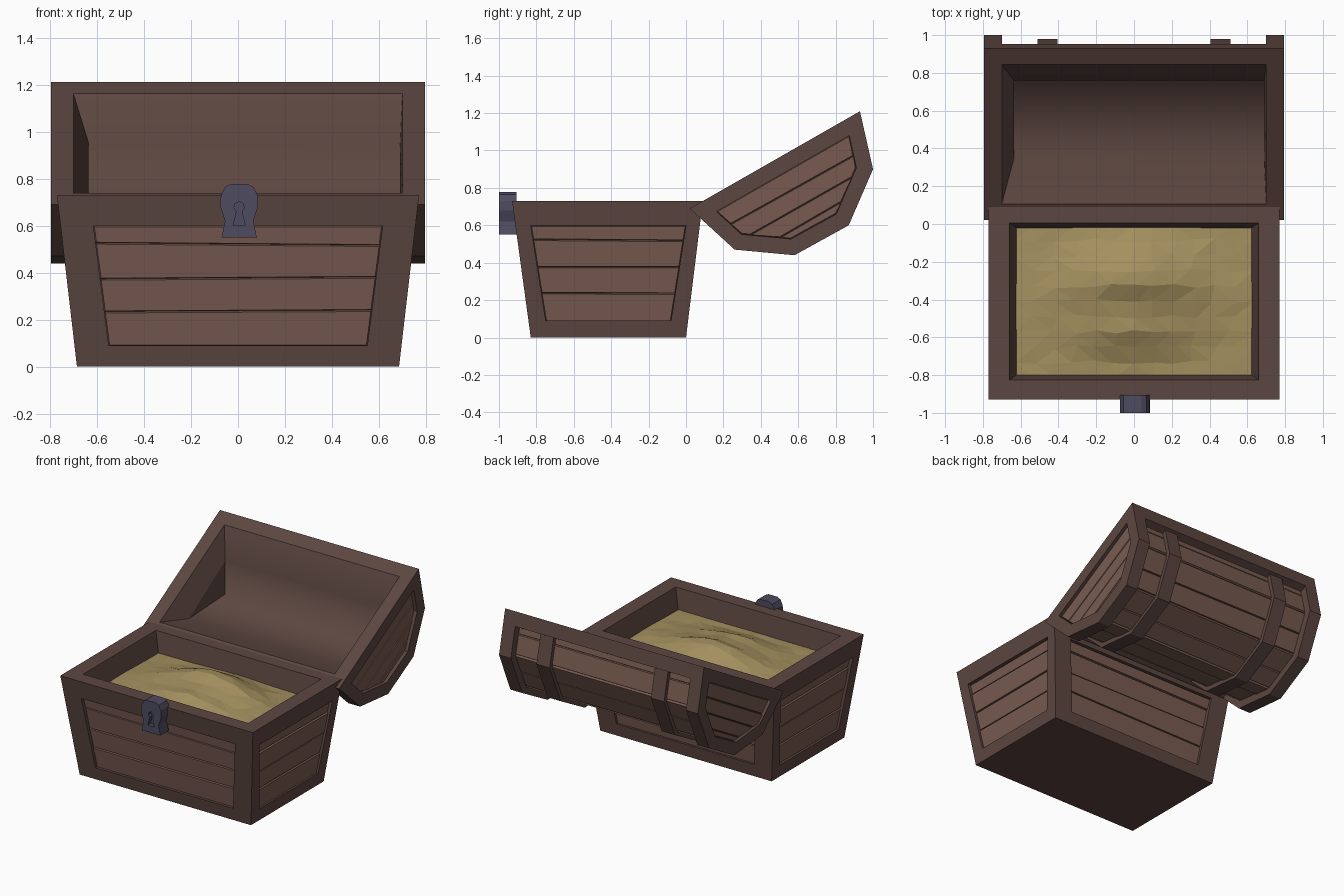
import bpy, bmesh, math, random
from mathutils import Vector

if "Cube" in bpy.data.objects:
    bpy.data.objects.remove(bpy.data.objects["Cube"])

random.seed(4)


def material(name, rgb):
    m = bpy.data.materials.new(name)
    m.diffuse_color = (*rgb, 1)
    m.use_nodes = True
    m.node_tree.nodes["Principled BSDF"].inputs["Base Color"].default_value = m.diffuse_color
    return m


FRAME = material("dark_wood", (0.108, 0.062, 0.052))
PLANK = material("plank_wood", (0.19, 0.105, 0.082))
GOLD = material("treasure_gold", (0.37, 0.28, 0.115))
IRON = material("blue_iron", (0.075, 0.070, 0.115))


def finish(bm, name, mat, recalc=True, flip=False, smooth=False):
    bmesh.ops.remove_doubles(bm, verts=bm.verts, dist=1e-4)
    if recalc:
        bmesh.ops.recalc_face_normals(bm, faces=bm.faces)
    if flip:
        bmesh.ops.reverse_faces(bm, faces=bm.faces)
    for f in bm.faces:
        f.smooth = smooth
    me = bpy.data.meshes.new(name)
    bm.to_mesh(me)
    bm.free()
    ob = bpy.data.objects.new(name, me)
    bpy.context.collection.objects.link(ob)
    me.materials.append(mat)
    return ob


def face(bm, pts):
    return bm.faces.new([bm.verts.new(p) for p in pts])


def bridge(bm, a, b, closed=True):
    n = len(a)
    for i in range(n if closed else n - 1):
        j = (i + 1) % n
        face(bm, [a[i], a[j], b[j], b[i]])


def prism(bm, a, b):
    bridge(bm, a, b)
    face(bm, a)
    face(bm, b)


def planks(bm_all, pts, outward, axis, cuts, raised=0.018, tilt=0.01):
    """Cut a panel into boards and raise each one, leaving V grooves."""
    bm = bmesh.new()
    f = face(bm, pts)
    f.normal_update()
    if f.normal.dot(Vector(outward)) < 0:
        f.normal_flip()
    for co in cuts:
        no = Vector(axis) + Vector([random.uniform(-tilt, tilt) for _ in range(3)])
        bmesh.ops.bisect_plane(bm, geom=bm.verts[:] + bm.edges[:] + bm.faces[:],
                               plane_co=co, plane_no=no)
    bm.normal_update()
    for f in bm.faces[:]:
        bmesh.ops.inset_individual(bm, faces=[f], thickness=0.006,
                                   depth=raised + random.uniform(-0.006, 0.006))
    for f in bm.faces:
        face(bm_all, [v.co for v in f.verts])
    bm.free()


# ---- Chest base: flared box with a recessed panel in every wall ----
H = 0.73
hx = lambda z: 0.685 + 0.085 * z / H
yf = lambda z: -0.83 - 0.10 * z / H
yb = lambda z: 0.09 * z / H
rect = lambda x, y0, y1, z: [(-x, y0, z), (x, y0, z), (x, y1, z), (-x, y1, z)]
walls = [  # surface point, outer span, panel span at bottom and top, outward
    (lambda h, z, d: (h, yf(z) + d, z), lambda z: (-hx(z), hx(z)), ((-.55, .55), (-.615, .615)), (0, -1, 0)),
    (lambda h, z, d: (h, yb(z) - d, z), lambda z: (-hx(z), hx(z)), ((-.55, .55), (-.615, .615)), (0, 1, 0)),
    (lambda h, z, d: (hx(z) - d, h, z), lambda z: (yf(z), yb(z)), ((-.75, -.08), (-.83, 0)), (1, 0, 0)),
    (lambda h, z, d: (d - hx(z), h, z), lambda z: (yf(z), yb(z)), ((-.75, -.08), (-.83, 0)), (-1, 0, 0)),
]
bm, boards = bmesh.new(), bmesh.new()
for P, span, (lo, hi), out in walls:
    outer = [P(span(0)[0], 0, 0), P(span(0)[1], 0, 0), P(span(H)[1], H, 0), P(span(H)[0], H, 0)]
    hole = lambda d: [P(lo[0], .09, d), P(lo[1], .09, d), P(hi[1], .6, d), P(hi[0], .6, d)]
    bridge(bm, outer, hole(0))
    bridge(bm, hole(0), hole(.035))
    planks(boards, hole(.035), out, (0, 0, 1),
           [P(sum(lo) / 2, z, .035) for z in (.238, .378, .522)])
rim = rect(.66, -.825, .005, H)
floor = rect(.60, -.785, -.035, .5)
bridge(bm, rect(hx(H), yf(H), yb(H), H), rim)
bridge(bm, rim, floor)
face(bm, floor)
face(bm, rect(hx(0), yf(0), yb(0), 0))
finish(bm, "chest_base_frame", FRAME)
finish(boards, "chest_base_planks", PLANK, False)

# ---- Lid: faceted profile in (y, z); first edge is the open side ----
LID = [Vector(p) for p in ((.02, .69), (.93, 1.21), (1.0, .9), (.87, .6), (.58, .44), (.26, .47))]


def inset(poly, d_open, d):
    """Offset the clockwise profile inward, open edge by its own distance."""
    n, lines = len(poly), []
    for i in range(n):
        a, b = poly[i], poly[(i + 1) % n]
        t = (b - a).normalized()
        lines.append((a + Vector((t.y, -t.x)) * (d if i else d_open), t))
    res = []
    for i in range(n):
        (p, t), (q, u) = lines[i - 1], lines[i]
        k = ((q - p).x * u.y - (q - p).y * u.x) / (t.x * u.y - t.y * u.x)
        res.append(p + t * k)
    return res


at = lambda x, poly: [(x, p.x, p.y) for p in poly]
CORE, PANEL = inset(LID, 0, .06), inset(LID, .085, .085)
open_dir = (LID[1] - LID[0]).normalized()
perp = Vector((open_dir.y, -open_dir.x))
CAV = inset(LID, 0, .094)[:2] + [Vector(p) for p in ((.76, .95), (.76, .71), (.35, .69))]

# Lid shell, open on the inner side
bm, boards = bmesh.new(), bmesh.new()
arc = CORE[1:] + CORE[:1]
bridge(bm, at(-.75, arc), at(.75, arc), False)
L = [(-.70 if i < 2 else -.635, *p) for i, p in enumerate(CAV)]
R = [(.70 if i < 2 else .69, *p) for i, p in enumerate(CAV)]
for s in (-1, 1):
    face(bm, at(s * .75, CORE))
q = lambda s, i: (s * .75, CORE[i].x, CORE[i].y)
bridge(bm, [q(-1, 0), q(1, 0), q(1, 1), q(-1, 1)], [L[0], R[0], R[1], L[1]])
finish(bm, "lid_shell", FRAME)

# Softly shaded hollow inside the lid
bm = bmesh.new()
bridge(bm, L[1:] + L[:1], R[1:] + R[:1], False)
finish(bm, "lid_lining", FRAME, flip=True, smooth=True)
bm = bmesh.new()
for c in (L, R):
    face(bm, [c[0], c[1], c[2], c[4]])
    face(bm, c[2:])
finish(bm, "lid_lining_ends", FRAME)

# Boards on the lid's outer facets
mid = sum(LID, Vector((0, 0))) / 6
for i in range(5):
    a, b = arc[i], arc[i + 1]
    out = (a + b) / 2 - mid
    t = b - a
    m = a + t * random.uniform(.42, .58)
    planks(boards, [(-.70, *a), (.70, *a), (.70, *b), (-.70, *b)],
           (0, *out), (0, *t.normalized()), [(0, *m)], .014)

# End frames with recessed plank panels
bm = bmesh.new()
for s in (-1, 1):
    face(bm, at(s * .70, LID))
    bridge(bm, at(s * .70, LID), at(s * .795, LID))
    bridge(bm, at(s * .795, LID), at(s * .795, PANEL))
    bridge(bm, at(s * .795, PANEL), at(s * .76, PANEL))
    cuts = [(s * .76, *(PANEL[0] + open_dir * .3 + perp * k)) for k in (.1, .2, .29)]
    planks(boards, at(s * .76, PANEL), (s, 0, 0), (0, *perp), cuts)
finish(bm, "lid_end_frames", FRAME)
finish(boards, "lid_planks", PLANK, False)

# Lip rails along the front and hinge edges of the lid
bm = bmesh.new()
for i, j in ((1, 2), (0, 5)):
    a, c = LID[i], CORE[i]
    step = (LID[j] - a).normalized() * .10
    sec = [a, a + step, c + step, c]
    prism(bm, at(-.70, sec), at(.70, sec))
finish(bm, "lid_lip_rails", FRAME)

# Two raised straps wrapping the lid
bm = bmesh.new()
top = inset(LID, 0, .02)
band = top[1:] + top[:1]
for s in (-1, 1):
    x0, x1 = s * .405, s * .51
    bridge(bm, at(x0, band), at(x1, band), False)
    for x in (x0, x1):
        bridge(bm, at(x, band), at(x, arc), False)
    for k in (0, 5):
        face(bm, [(x0, *band[k]), (x1, *band[k]), (x1, *arc[k]), (x0, *arc[k])])
finish(bm, "lid_straps", FRAME)

# ---- Treasure heap: one steep mound with a shelf in front ----
bm = bmesh.new()
bmesh.ops.create_grid(bm, x_segments=12, y_segments=10, size=.5)
hump = lambda x, y, cy, w, d: math.exp(-(x / w) ** 2 - ((y - cy) / d) ** 2)
for v in bm.verts:
    inner = abs(v.co.x) < .49 and abs(v.co.y) < .49
    x, y = v.co.x * 1.26, -.41 + v.co.y * .81
    j = lambda r: random.uniform(-r, r) if inner else 0
    x, y = x + j(.018), y + j(.012)
    bow = y + .35 * x * x  # ridge curves forward at the sides
    z = .585 + .135 * hump(x, bow, -.29, .36, .17) + .07 * hump(x, y, -.57, .3, .11) + j(.004)
    v.co = (x, y, z)
bmesh.ops.triangulate(bm, faces=bm.faces)
finish(bm, "treasure_heap", GOLD)

# ---- Lock with keyhole ----
half = [(.075, .55), (.06, .62), (.08, .68), (.078, .73), (.06, .765), (.035, .777)]
outline = [(x + .005, z) for x, z in half + [(-x, z) for x, z in reversed(half)]]
bm = bmesh.new()
prism(bm, [(x, -1.0, z) for x, z in outline], [(x, -.905, z) for x, z in outline])
lock = finish(bm, "lock", IRON)
key = [(.026, .60)] + [(.022 * math.cos(math.radians(a)), .68 + .022 * math.sin(math.radians(a)))
                       for a in range(-60, 241, 50)] + [(-.026, .60)]
bm = bmesh.new()
prism(bm, [(x + .005, -1.05, z) for x, z in key], [(x + .005, -.97, z) for x, z in key])
cutter = finish(bm, "keyhole_cutter", IRON)
cutter.hide_render = True
cutter.display_type = 'WIRE'
cut = lock.modifiers.new("keyhole", 'BOOLEAN')
cut.operation, cut.object, cut.solver = 'DIFFERENCE', cutter, 'EXACT'
